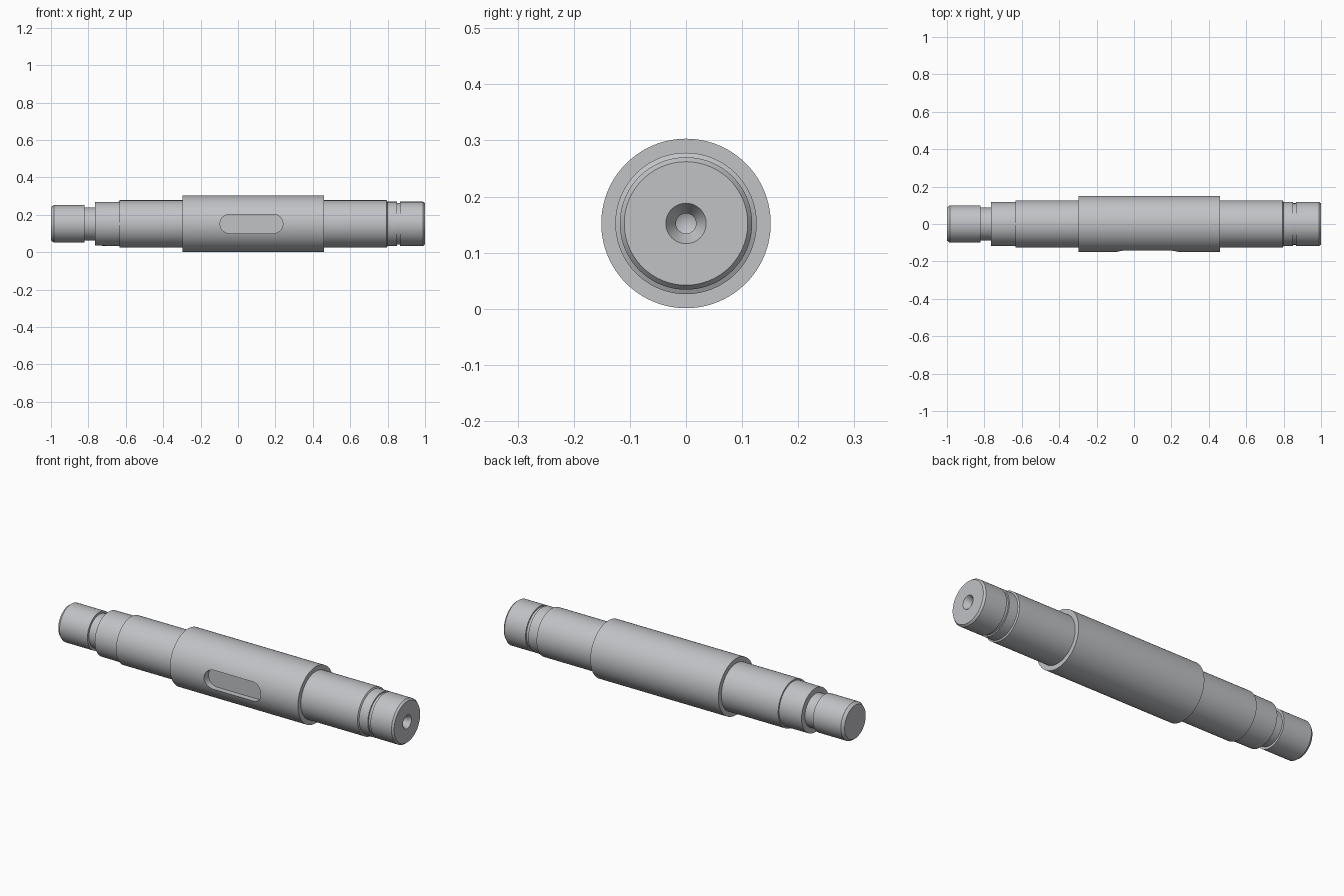
import bpy, bmesh, math
from mathutils import Matrix

cube = bpy.data.objects.get("Cube")
if cube:
    bpy.data.objects.remove(cube, do_unlink=True)

AXIS_Z = 0.152
SEGMENTS = 128

steel = bpy.data.materials.new("brushed_steel")
steel.use_nodes = True
colour = (0.53, 0.54, 0.56, 1)
steel.diffuse_color = colour
steel.node_tree.nodes["Principled BSDF"].inputs["Base Color"].default_value = colour


def make_object(name, bm):
    bmesh.ops.recalc_face_normals(bm, faces=bm.faces)
    mesh = bpy.data.meshes.new(name)
    bm.to_mesh(mesh)
    bm.free()
    mesh.materials.append(steel)
    obj = bpy.data.objects.new(name, mesh)
    bpy.context.collection.objects.link(obj)
    return obj


def lathe(name, profile):
    """Spin (x, radius) points about the shaft axis; zero radius is a pole."""
    bm = bmesh.new()
    verts = [bm.verts.new((x, 0, r)) for x, r in profile]
    edges = [bm.edges.new(pair) for pair in zip(verts, verts[1:])]
    bmesh.ops.spin(bm, geom=verts + edges, cent=(0, 0, 0), axis=(1, 0, 0),
                   angle=math.tau, steps=SEGMENTS)
    bmesh.ops.remove_doubles(bm, verts=bm.verts, dist=1e-5)
    bmesh.ops.transform(bm, matrix=Matrix.Translation((0, 0, AXIS_Z)), verts=bm.verts)
    return make_object(name, bm)


# Stepped shaft, from the plain left end to the centre-drilled right end
shaft = lathe("stepped_shaft", [
    (-1.0, 0), (-1.0, 0.089), (-0.985, 0.1), (-0.82, 0.1),      # left journal
    (-0.82, 0.088), (-0.765, 0.088),                            # relief neck
    (-0.765, 0.117), (-0.633, 0.118),                           # left seat
    (-0.633, 0.126), (-0.297, 0.126),                           # left bearing seat
    (-0.297, 0.151), (0.46, 0.151),                             # main body
    (0.46, 0.126), (0.795, 0.126),                              # right bearing seat
    (0.799, 0.118), (0.85, 0.118),
    (0.85, 0.111), (0.866, 0.111), (0.866, 0.118),              # retaining ring groove
    (0.99, 0.118), (1.0, 0.11), (1.0, 0.036),                   # right journal
    (0.969, 0.018), (0.935, 0.018), (0.925, 0),                 # centre drill hole
])

# Keyway cutter: a round-ended slot outline pushed into the front of the body
X0, X1, HALF, FLOOR = -0.096, 0.24, 0.051, -0.112
bm = bmesh.new()
outline = []
for centre, start in ((X1 - HALF, -90), (X0 + HALF, 90)):
    for i in range(25):
        a = math.radians(start + i * 7.5)
        outline.append(bm.verts.new((centre + HALF * math.cos(a), FLOOR,
                                     AXIS_Z + HALF * math.sin(a))))
cap = bm.faces.new(outline)
front = bmesh.ops.extrude_face_region(bm, geom=[cap])["geom"]
bmesh.ops.translate(bm, vec=(0, -0.1, 0),
                    verts=[g for g in front if isinstance(g, bmesh.types.BMVert)])
cutter = make_object("keyway_cutter", bm)

# Cut the keyway and bake the result
cut = shaft.modifiers.new("keyway", "BOOLEAN")
cut.operation = "DIFFERENCE"
cut.solver = "EXACT"
cut.object = cutter
bpy.ops.object.select_all(action="DESELECT")
shaft.select_set(True)
bpy.context.view_layer.objects.active = shaft
bpy.ops.object.modifier_apply(modifier=cut.name)
bpy.data.objects.remove(cutter, do_unlink=True)
bpy.ops.object.shade_smooth_by_angle(angle=math.radians(25))
